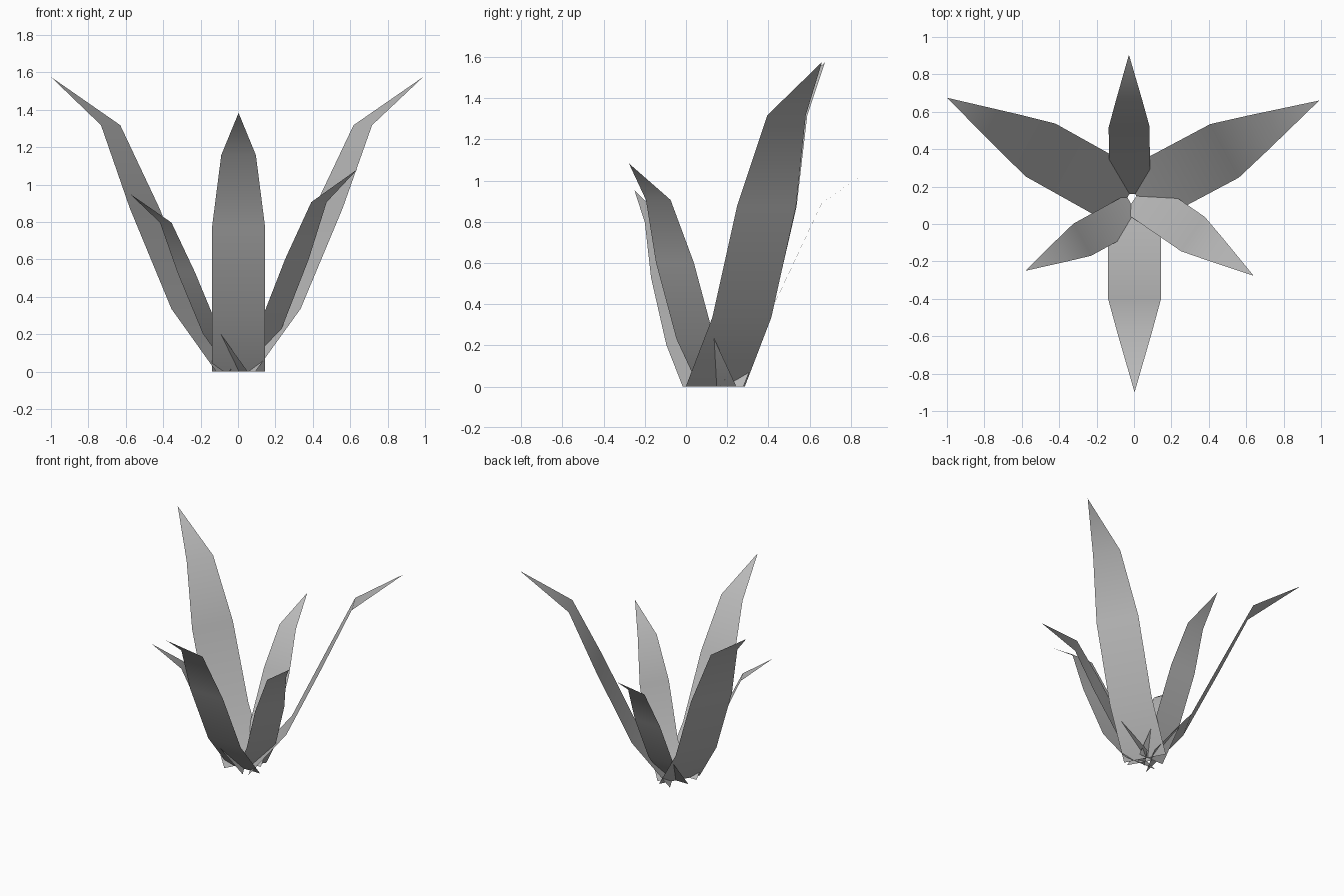
import bpy
from math import cos, sin, radians
from mathutils import Vector

cube = bpy.data.objects.get("Cube")
if cube:
    bpy.data.objects.remove(cube)

# One plain grey for every leaf
grey = bpy.data.materials.new("leaf grey")
grey.use_nodes = True
colour = (0.5, 0.5, 0.5, 1)
grey.diffuse_color = colour
grey.node_tree.nodes["Principled BSDF"].inputs["Base Color"].default_value = colour

# Leaf profile per unit height: distance back from the tip, height, half width
PROFILE = [(0.70, 0, 0.103), (0.526, 0.213, 0.103),
           (0.364, 0.555, 0.103), (0.232, 0.8365, 0.067)]


def leaf(name, tip, angle):
    """Thin bent blade that ends at tip and leans towards angle."""
    tip = Vector(tip)
    size = tip.z
    a = radians(angle)
    out = Vector((cos(a), sin(a), 0))
    side = Vector((-sin(a), cos(a), 0))
    verts = []
    for back, height, half in PROFILE:
        middle = tip - out * back * size
        middle.z = height * size
        verts += [middle - side * half * size, middle + side * half * size]
    verts.append(tip)
    last = len(verts) - 1
    faces = [(i, i + 2, i + 3, i + 1) for i in range(0, last - 2, 2)]
    faces.append((last - 2, last, last - 1))
    mesh = bpy.data.meshes.new(name)
    mesh.from_pydata(verts, [], faces)
    mesh.materials.append(grey)
    for face in mesh.polygons:
        face.use_smooth = True
    obj = bpy.data.objects.new(name, mesh)
    bpy.context.collection.objects.link(obj)


# Six leaves fanned around the root
leaf("front_leaf", (0.003, -0.90, 1.383), 270)
leaf("back_leaf", (-0.027, 0.905, 1.063), 90.2)
leaf("long_leaf_left", (0.99, 0.66, 1.575), 28)
leaf("long_leaf_right", (-1.0, 0.675, 1.575), 150.8)
leaf("short_leaf_left", (0.64, -0.277, 1.083), -34.5)
leaf("short_leaf_right", (-0.58, -0.25, 0.952), 208.7)
